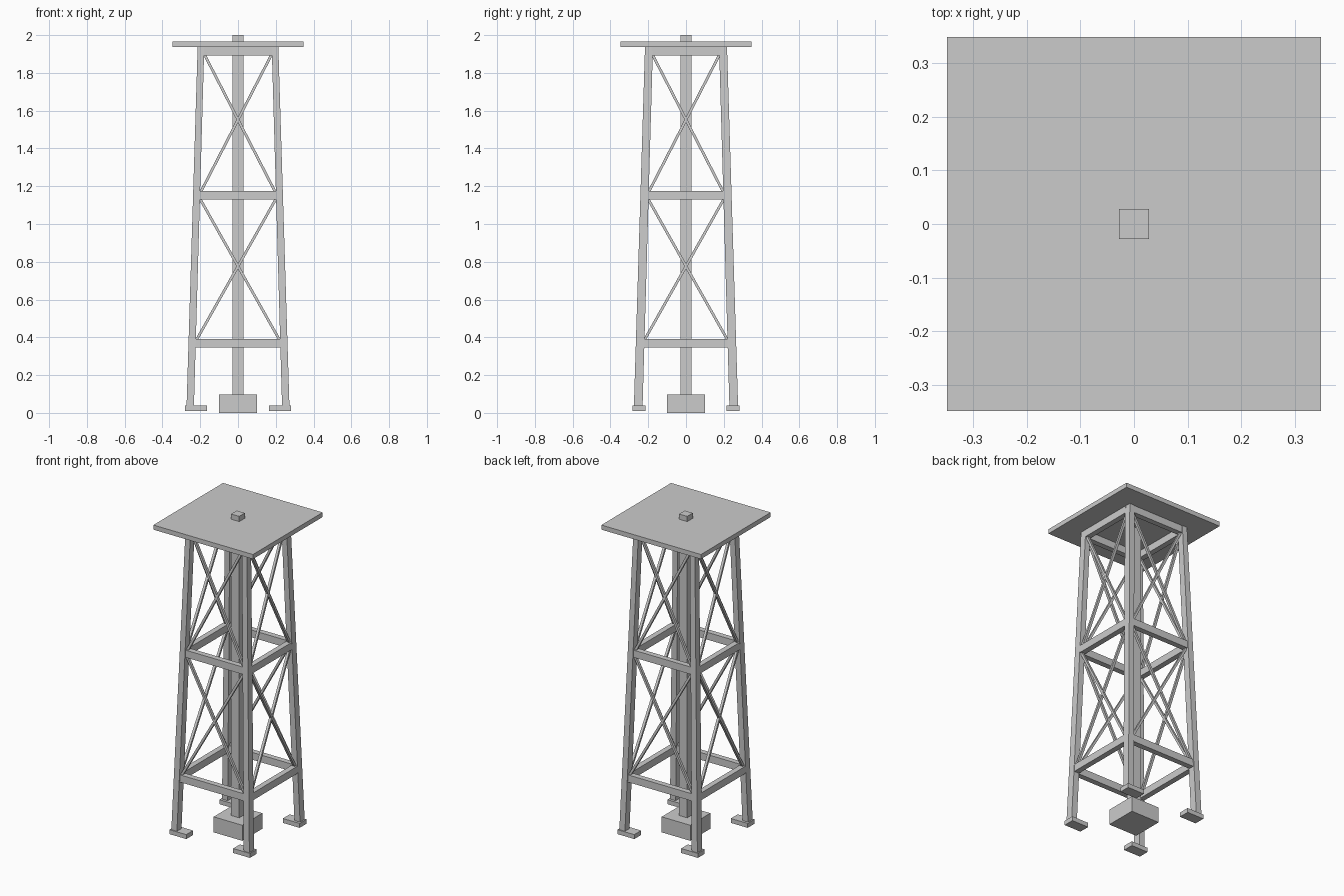
import bpy, bmesh
from mathutils import Vector, Matrix

if "Cube" in bpy.data.objects:
    bpy.data.objects.remove(bpy.data.objects["Cube"])

Z0, Z1 = 0.03, 1.94          # leg bottom and top


def leg_centre(z):
    return 0.253 + (0.196 - 0.253) * (z - Z0) / (Z1 - Z0)


def prism(name, rings):
    # two rectangles (centre, size x, size y) joined into a six-sided solid
    bm = bmesh.new()
    loops = []
    for c, sx, sy in rings:
        loops.append([bm.verts.new((c[0] + a * sx / 2, c[1] + b * sy / 2, c[2]))
                      for a, b in ((-1, -1), (1, -1), (1, 1), (-1, 1))])
    bm.faces.new(loops[0][::-1])
    bm.faces.new(loops[1])
    for i in range(4):
        j = (i + 1) % 4
        bm.faces.new((loops[0][i], loops[0][j], loops[1][j], loops[1][i]))
    me = bpy.data.meshes.new(name)
    bm.to_mesh(me)
    bm.free()
    ob = bpy.data.objects.new(name, me)
    bpy.context.collection.objects.link(ob)
    return ob


def box(name, x, y, z0, z1, sx, sy):
    return prism(name, [((x, y, z0), sx, sy), ((x, y, z1), sx, sy)])


def bar(name, a, b, width, depth, normal, turn):
    # straight bar from a to b, depth measured along the face normal
    a, b, n = Vector(a), Vector(b), Vector(normal)
    d = (b - a).normalized()
    side = d.cross(n).normalized()
    n = side.cross(d)
    ob = box(name, 0, 0, 0, (b - a).length, width, depth)
    m = Matrix((side, -n, d)).transposed().to_4x4()
    if m.determinant() < 0:
        m = Matrix((side, n, d)).transposed().to_4x4()
    ob.data.transform(turn @ Matrix.Translation(a) @ m)
    return ob


# platform, central column and its footing
box("platform", 0, 0, 1.938, 1.967, 0.695, 0.695)
box("column", 0, 0, 0.05, 2.0, 0.056, 0.056)
box("column_footing", 0, 0, 0.0, 0.098, 0.2, 0.2)

# splayed legs with foot pads
for sx in (-1, 1):
    for sy in (-1, 1):
        b, t = leg_centre(Z0), leg_centre(Z1)
        prism("leg", [((sx * b, sy * b, Z0), 0.039, 0.046),
                      ((sx * t, sy * t, Z1), 0.035, 0.042)])
        box("foot_pad", sx * 0.222, sy * 0.248, 0.01, 0.038, 0.117, 0.068)

# girts and cross braces on all four sides
for k in range(4):
    turn = Matrix.Rotation(k * 1.5707963267948966, 4, 'Z')
    for z in (0.368, 1.152, 1.916):
        c = leg_centre(z)
        girt = box("girt", 0, -c, z - 0.023, z + 0.023, 2 * c - 0.03, 0.035)
        girt.data.transform(turn)
    for za, zb in ((0.385, 1.135), (1.17, 1.9)):
        ca, cb = leg_centre(za), leg_centre(zb)
        for s in (-1, 1):
            bar("cross_brace", (s * (ca - 0.022), -ca, za),
                (-s * (cb - 0.018), -cb, zb), 0.014, 0.016, (0, -1, 0), turn)
